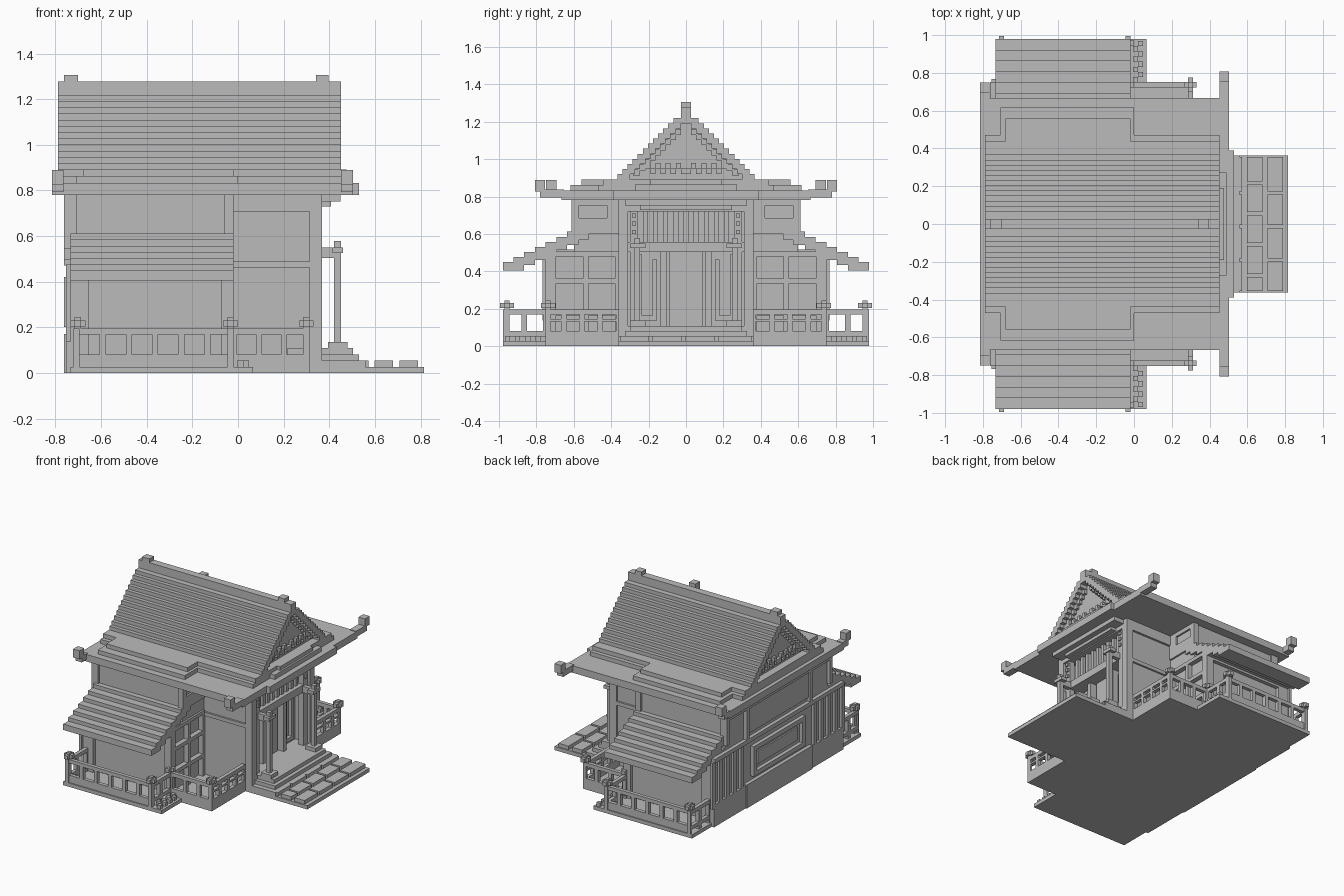
import bpy
import bmesh
from mathutils import Matrix, Vector

cube = bpy.data.objects.get("Cube")
if cube:
    bpy.data.objects.remove(cube)

U = 0.0272  # one block

stone = bpy.data.materials.new("plain_grey")
stone.use_nodes = True
grey = (0.5, 0.5, 0.5, 1)
stone.diffuse_color = grey
stone.node_tree.nodes["Principled BSDF"].inputs["Base Color"].default_value = grey


def part(name, *boxes, mirror=False):
    """One object made of boxes ((x range), (y range), (z range)) in block units."""
    boxes = list(boxes)
    if mirror:
        boxes += [(x, (-y[1], -y[0]), z) for x, y, z in boxes]
    bm = bmesh.new()
    for ranges in boxes:
        centre = Vector([(a + b) / 2 * U for a, b in ranges])
        size = Vector([(b - a) * U for a, b in ranges])
        bmesh.ops.create_cube(bm, size=1, matrix=Matrix.Translation(centre) @ Matrix.Diagonal(size).to_4x4())
    mesh = bpy.data.meshes.new(name)
    bm.to_mesh(mesh)
    bm.free()
    mesh.materials.append(stone)
    obj = bpy.data.objects.new(name, mesh)
    bpy.context.collection.objects.link(obj)


def pair(name, *boxes):
    part(name, *boxes, mirror=True)


def both(half):
    return (-half, half)


# Key lines of the plan
BACK, MID, FRONT = -27, -0.7, 11.5      # rear wall, wing front, hall front
HALL, WING, EDGE = 13.3, 27.6, 36       # half widths
EAVE, DECK = 28.7, 30.6                 # eave underside and top

# Ground slabs
part("wing_floor", ((BACK, MID), both(EDGE), (0, 1)))
part("hall_floor", ((MID, FRONT), both(WING), (0, 1)))
part("path_slab", ((FRONT, 30), both(HALL), (0, 1)))

# Paving tiles in staggered rows
for row, (start, stop) in enumerate([(20, 21), (22, 25), (26, 29)]):
    cuts = [-HALL, -7, -0.5, 6, HALL] if row != 1 else [-HALL, -10, -4, 2, 8, HALL]
    tiles = [((start, stop), (a + 0.3, b - 0.3), (1, 2)) for a, b in zip(cuts, cuts[1:])]
    part("paving_row", *tiles)

# Entrance steps
for level, (reach, half) in enumerate([(20.5, HALL), (19.5, 12), (18.5, 11)]):
    part("entrance_step", ((FRONT, reach), both(half), (1, 2 + level)))
part("porch_floor", ((8, 13.5), both(HALL), (0, 4)))

# Main walls
part("wing_core", ((BACK, -2), both(26.6), (0, 19)))
part("upper_wall", ((BACK, -1.2), both(22), (18, EAVE)))
part("hall_core", ((MID - 1, 9), both(12.7), (0, EAVE)))
pair("hall_side_wall", ((9, FRONT), (11.5, 12.7), (0, EAVE)))
pair("hall_side_beam", ((MID, 12), (12.5, 13.2), (17, 18)), ((MID, 13.5), (12.5, HALL), (26, EAVE)))
pair("hall_corner_post", ((FRONT, 13.5), (11.4, HALL), (0, 27)))

# Wing posts and beams
pair("wing_corner_post", ((BACK, -24), (26, WING), (0, 19)), ((-2.7, MID), (26, WING), (0, 19)))
pair("wing_top_beam", ((BACK, MID), (26, WING), (16.3, 18)))
pair("upper_post", ((BACK, -26), (21, 22.5), (20, EAVE)), ((-2.2, MID), (21, 22.5), (20, EAVE)))

# Windows of the wing facing forward: frame bars
window = [((-2, MID), (a, a + 1), (0, 18.5)) for a in (13, 19.2, 25.6)]
window += [((-2, MID), (HALL, WING), (z, z + 1)) for z in (6, 12.3, 17.6)]
pair("wing_window_frame", *window)
upper = [((-1.2, MID), (13, 22.5), z) for z in ((22, 25.2), (27.6, EAVE))]
upper += [((-1.2, MID), y, (25, EAVE)) for y in ((13, 15.5), (21.5, 22.5))]
pair("upper_window_frame", *upper)

# Stepped roof over each wing
treads = []
for i in range(7):
    outer = EDGE - i * 2.1
    top = 16.5 + i
    treads.append(((BACK, MID), (outer - 4.2, outer), (top - 1.6, top)))
pair("wing_roof", *treads)
hooks = [((x, x + 1), (33, EDGE - 0.4), (15.3, 16)) for x in (BACK, -14, MID - 1)]
pair("wing_rafter_end", *hooks)

# Railings


def rail(name, along_x, start, stop, at, count, solid, middle=False):
    across = (at - 0.5, at + 0.5)

    def bar(a, b, z):
        return ((a, b), across, z) if along_x else (across, (a, b), z)

    bars = [bar(start, stop, (0 if solid else 2, 3)), bar(start, stop, (6.2, 7.2))]
    if middle:
        bars.append(bar(start, stop, (4.8, 5.3)))
    step = (stop - start) / count
    for i in range(count + 1):
        pos = start + i * step
        bars.append(bar(max(start, pos - 0.5), min(stop, pos + 0.5), (0, 7)))
    pair(name, *bars)


rail("wing_side_rail", True, -26, MID, 35.2, 6, True)
rail("wing_back_rail", False, WING, EDGE, -26, 2, False)
rail("wing_front_rail", False, WING, EDGE, MID - 0.5, 2, False)
rail("hall_side_rail", True, MID, FRONT, 27.1, 3, True)
rail("hall_front_rail", False, HALL, WING, 11, 4, True, True)

# Railing finials
for x, y in ((-25.8, 35.2), (-1.2, 35.2), (-1.2, 27.1), (11, 27.1)):
    pair("rail_finial",
         ((x - 0.5, x + 0.5), (y - 0.5, y + 0.5), (7, 9)),
         ((x - 1.2, x + 1.2), (y - 0.5, y + 0.5), (7.5, 8.5)),
         ((x - 0.5, x + 0.5), (y - 1.4, y + 1.4), (7.5, 8.5)))

# Small lattice beside the wing floor
lattice = [((MID, 2.4), (WING, EDGE), (0, 1))]
for i in range(8):
    x = MID + 0.5 + i % 2
    lattice.append(((x, x + 1), (WING + i, WING + i + 1), (1, 2)))
pair("corner_lattice", *lattice)

# Hall facade: doors, screens and slats
part("door_leaf", ((9, 9.5), both(3.3), (4, 18.5)))
pair("door_jamb", ((9, 11), (3.8, 5), (4, 18.5)))
pair("side_screen",
     ((9, 10), (5.7, 6.6), (6, 17)), ((9, 10), (8.6, 9.4), (6, 18)),
     ((9, 10), (5.7, 9.4), (5, 6)))
pair("inner_post", ((FRONT, 13), (9.4, 11), (4, 27)))
part("lintel", ((9, 13), both(11.5), (18.5, 20.5)))
part("facade_head_beam", ((9, 13.5), both(HALL), (26.5, EAVE)))
part("transom_slats", *[((10, 12), (y - 0.5, y + 0.5), (20, 27)) for y in range(-8, 9, 2)])
part("transom_back", ((9, 10.5), both(11.4), (20, 27)))
pair("post_stud", *[((13, 13.4), (9.8, 10.6), (z, z + 0.8)) for z in (22, 23.7, 25.3)])

# Porch posts with bases and brackets
pair("porch_post", ((15.5, 16.6), (9, 10.1), (4, 21.3)))
pair("porch_post_base", ((14.5, 17.6), (8, 11), (4, 5)))
pair("porch_bracket", ((13, 16.6), (9, 10.1), (18.5, 20.2)), ((15.2, 16.9), (8, 11), (19.3, 20.2)))

# Rear wall: base panel, framed panel, beams and slats
REAR = (BACK - 1, BACK)
part("rear_base_panel", (REAR, both(14), (0, 6.3)))
frame = [(REAR, both(11), z) for z in ((7.4, 8.6), (14.3, 15.5))]
frame += [(REAR, y, (7.4, 15.5)) for y in ((-11, -9.8), (9.8, 11))]
part("rear_panel_frame", *frame)
part("rear_panel", ((BACK - 0.4, BACK), both(8.5), (9.7, 13.2)))
part("rear_beam", (REAR, both(WING), (17.3, 18.4)), (REAR, both(22.5), (26.5, EAVE)))
part("rear_upper_wall", ((BACK - 0.5, BACK), both(14), (19.5, EAVE)))
pair("rear_upper_post", (REAR, (13, 14), (18, EAVE)), (REAR, (21.5, 22.5), (20, EAVE)))
pair("rear_slats", *[((BACK - 0.7, BACK), (y, y + 1.2), (5, 17.5)) for y in range(15, 28, 3)])
pair("rear_slat_sill", ((BACK - 0.7, BACK), (14, WING), (0, 6)))

# Eave deck and the layers above it
part("eave_deck", ((-30, 18.5), both(24.5), (EAVE, DECK)), ((18.5, 19.5), both(14.3), (EAVE, DECK)))
part("lower_roof_layer", ((-26, 0), both(22.7), (DECK, 31.7)), ((-29, 16.6), both(17.3), (DECK, 31.7)))
part("upper_roof_layer", ((-25, MID), both(20.5), (31.7, 32.8)), ((-29, 16.6), both(16.2), (31.7, 32.8)))
part("porch_soffit", ((13, 16.5), both(12), (27.6, EAVE)), ((13, 15), both(9), (26.8, EAVE)))
part("porch_crest", ((16.6, 18), both(10), (DECK, 31.8)), ((16.6, 17.5), both(7), (31.8, 32.8)))

# Upturned eave corners
for x, reach in ((-30, 27.5), (16.6, 29.7)):
    pair("eave_horn",
         ((x, x + 1.9), (24, reach - 1), (29.2, 30.8)),
         ((x, x + 1.9), (reach - 2, reach), (30.4, 32.7)))

# Stepped main roof with recessed gables
shell, core = [], []
for k in range(12):
    half, z = 13.5 - k, (32.8 + k, 33.8 + k)
    shell.append(((-29, 16.6), (max(half - 2.5, 0), half), z))
    core.append(((-27, 14.5), both(half - 0.5), z))
pair("main_roof", *shell)
part("gable_wall", *core)
part("ridge", ((-29, 16.6), both(1), (44, 47)))
part("ridge_finial", ((-28, -25.8), both(1), (46, 48)), ((12.6, 14.6), both(1), (46, 48)))

# Gable trim at both ends
for x in (-27.8, 14.5):
    trim = [((x, x + 0.8), (9 - k, 10.4 - k), (33.5 + k, 34.7 + k)) for k in range(9)]
    trim += [((x, x + 0.8), (y, y + 1), (33.8 + y % 2, 35 + y % 2)) for y in range(8)]
    pair("gable_trim", *trim)
